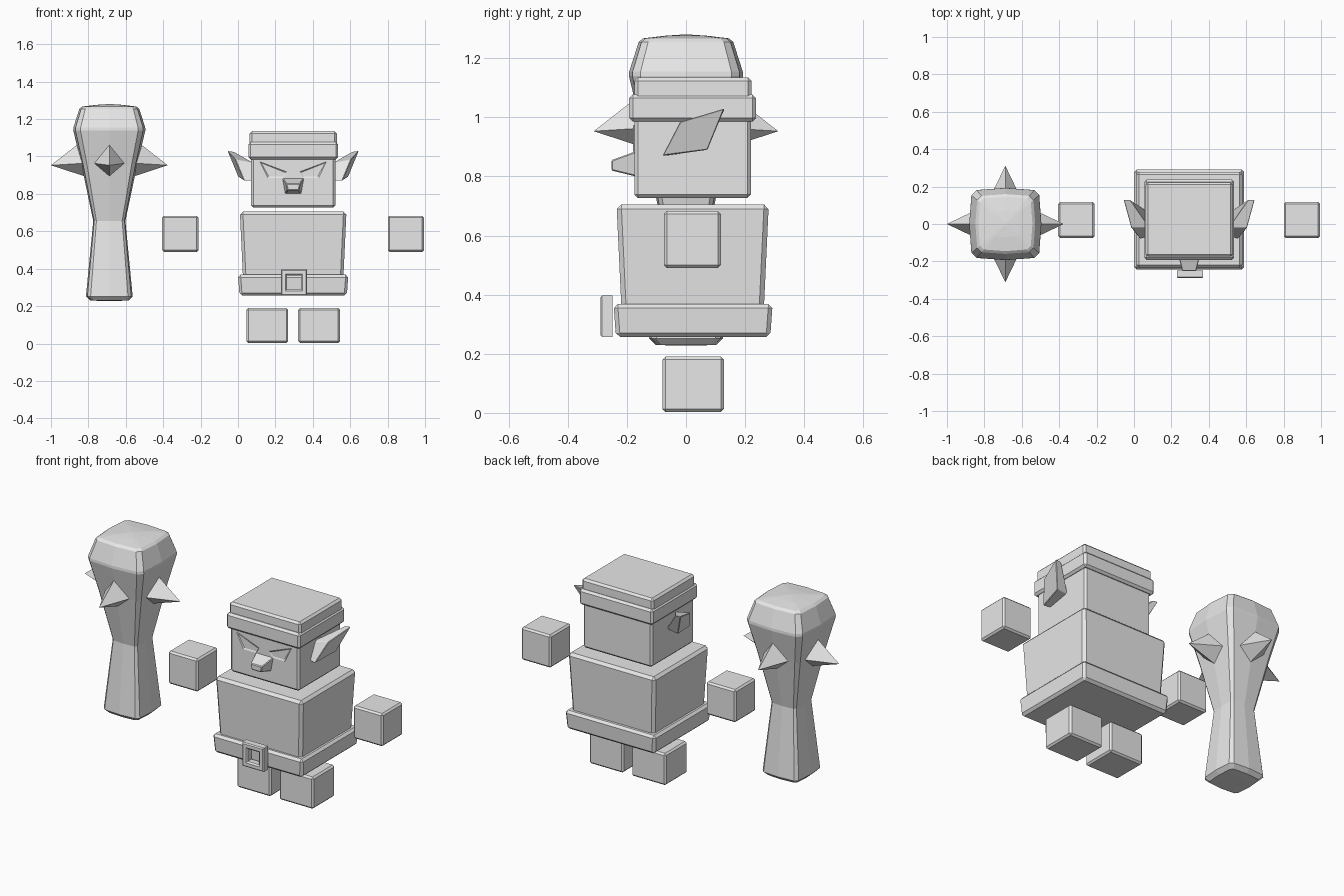
import bpy, bmesh, math
from mathutils import Vector

if "Cube" in bpy.data.objects:
    bpy.data.objects.remove(bpy.data.objects["Cube"])

stone = bpy.data.materials.new("plain grey")
stone.diffuse_color = (0.8, 0.8, 0.8, 1)
stone.use_nodes = True
stone.node_tree.nodes["Principled BSDF"].inputs["Base Color"].default_value = stone.diffuse_color
CX = 0.295  # centre line of the figure


def finish(name, bm, bevel=0.0):
    """Turn a bmesh into a flat shaded object, with an optional chamfer."""
    bmesh.ops.recalc_face_normals(bm, faces=bm.faces[:])
    if bevel:
        bmesh.ops.bevel(bm, geom=bm.edges[:], offset=bevel, segments=1,
                        profile=0.5, affect='EDGES')
    mesh = bpy.data.meshes.new(name)
    bm.to_mesh(mesh)
    bm.free()
    mesh.materials.append(stone)
    ob = bpy.data.objects.new(name, mesh)
    bpy.context.collection.objects.link(ob)
    return ob


def loft(name, rings, bevel=0.0):
    """Skin between rings of equal point count and cap both ends."""
    bm = bmesh.new()
    loops = [[bm.verts.new(p) for p in r] for r in rings]
    n = len(loops[0])
    for a, b in zip(loops, loops[1:]):
        for i in range(n):
            j = (i + 1) % n
            bm.faces.new((a[i], a[j], b[j], b[i]))
    bm.faces.new(loops[0])
    bm.faces.new(loops[-1])
    return finish(name, bm, bevel)


def block(name, x, y, z, bevel=0.012, taper=0.0):
    """Chamfered box; taper pulls in the bottom on every side."""
    def ring(h, t):
        return [(x[0] + t, y[0] + t, h), (x[1] - t, y[0] + t, h),
                (x[1] - t, y[1] - t, h), (x[0] + t, y[1] - t, h)]
    return loft(name, [ring(z[0], taper), ring(z[1], 0)], bevel)


# Torso, belt, head and hat
block("torso", (0.01, 0.58), (-0.235, 0.28), (0.28, 0.705), 0.016, 0.02)
block("belt", (0.0, 0.59), (-0.245, 0.293), (0.257, 0.368), 0.014, 0.008)
block("head", (0.07, 0.52), (-0.175, 0.22), (0.727, 1.03))
block("hat_crown", (0.062, 0.528), (-0.175, 0.222), (1.03, 1.135))
block("hat_brim", (0.055, 0.535), (-0.192, 0.237), (0.985, 1.077))

# Square buckle frame
bm = bmesh.new()
corners = ((-1, -1), (1, -1), (1, 1), (-1, 1))
buckle_rings = [[bm.verts.new((CX + 0.004 + u * h, y, 0.327 + v * h)) for u, v in corners]
                for h, y in ((0.07, -0.248), (0.07, -0.284), (0.064, -0.29),
                             (0.045, -0.29), (0.037, -0.282), (0.037, -0.248))]
for k in range(6):
    a, b = buckle_rings[k], buckle_rings[(k + 1) % 6]
    for i in range(4):
        j = (i + 1) % 4
        bm.faces.new((a[i], a[j], b[j], b[i]))
finish("belt_buckle", bm)

# Nose, a tapering wedge
loft("nose", [
    [(CX + x, -0.17, z) for x, z in ((-0.043, 0.80), (0.043, 0.80), (0.058, 0.885), (-0.058, 0.885))],
    [(CX + x, -0.252, z) for x, z in ((-0.03, 0.82), (0.03, 0.82), (0.038, 0.855), (-0.038, 0.855))],
], 0.004)

for side, s in (("left", -1), ("right", 1)):
    # Floating hands and feet
    hx = sorted((CX + s * 0.506, CX + s * 0.70))
    block(side + "_hand", hx, (-0.075, 0.118), (0.49, 0.683), 0.01)
    fx = sorted((CX + s * 0.027, CX + s * 0.25))
    block(side + "_foot", fx, (-0.08, 0.128), (0.003, 0.19), 0.01)

    # Slanted eye with an inset centre
    bm = bmesh.new()
    outline = ((0.178, 0.972), (0.035, 0.918), (0.052, 0.885), (0.135, 0.885))
    back = [bm.verts.new((CX + s * x, -0.174, z)) for x, z in outline]
    front = [bm.verts.new((CX + s * x, -0.179, z)) for x, z in outline]
    for i in range(4):
        j = (i + 1) % 4
        bm.faces.new((back[i], back[j], front[j], front[i]))
    face = bm.faces.new(front)
    bmesh.ops.recalc_face_normals(bm, faces=bm.faces[:])
    bmesh.ops.inset_region(bm, faces=[face], thickness=0.009, depth=-0.004)
    finish(side + "_eye", bm)

    # Swept back pointed ear
    outer = ((0.262, -0.08, 0.87), (0.31, -0.02, 0.985), (0.351, 0.13, 1.03), (0.293, 0.073, 0.89))
    inner = ((0.21, -0.065, 0.87), (0.21, -0.02, 0.965), (0.315, 0.13, 1.025), (0.21, 0.06, 0.895))
    loft(side + "_ear", [[(CX + s * x, y, z) for x, y, z in r] for r in (outer, inner)], 0.003)

# Club: bulging square section swept up a profile of (half width, height)
CLUB = -0.688
section = []
for k in range(4):
    c, s = round(math.cos(k * math.pi / 2)), round(math.sin(k * math.pi / 2))
    for x, y in ((0, -1), (0.8, -0.94), (0.94, -0.8)):
        section.append((x * c - y * s, x * s + y * c))
profile = [(0.05, 0.228), (0.103, 0.23), (0.125, 0.252), (0.086, 0.655), (0.15, 0.96),
           (0.193, 1.14), (0.192, 1.155), (0.16, 1.255), (0.145, 1.267), (0.07, 1.276), (0.01, 1.28)]
loft("club", [[(CLUB + r * x, r * y, z) for x, y in section] for r, z in profile])

# Four spikes around the club head
for k, name in enumerate(("front", "right", "back", "left")):
    a = -math.pi / 2 + k * math.pi / 2
    out = Vector((math.cos(a), math.sin(a), 0))
    across = Vector((-out.y, out.x, 0))
    centre = Vector((CLUB, 0, 0))
    bm = bmesh.new()
    base = [bm.verts.new(centre + out * d + across * w + Vector((0, 0, z)))
            for d, w, z in ((0.16, 0, 1.072), (0.12, 0.092, 0.965), (0.12, 0, 0.89), (0.12, -0.092, 0.965))]
    tip = bm.verts.new(centre + out * 0.312 + Vector((0, 0, 0.953)))
    for i in range(4):
        bm.faces.new((base[i], base[(i + 1) % 4], tip))
    bm.faces.new(base)
    finish(name + "_spike", bm)
